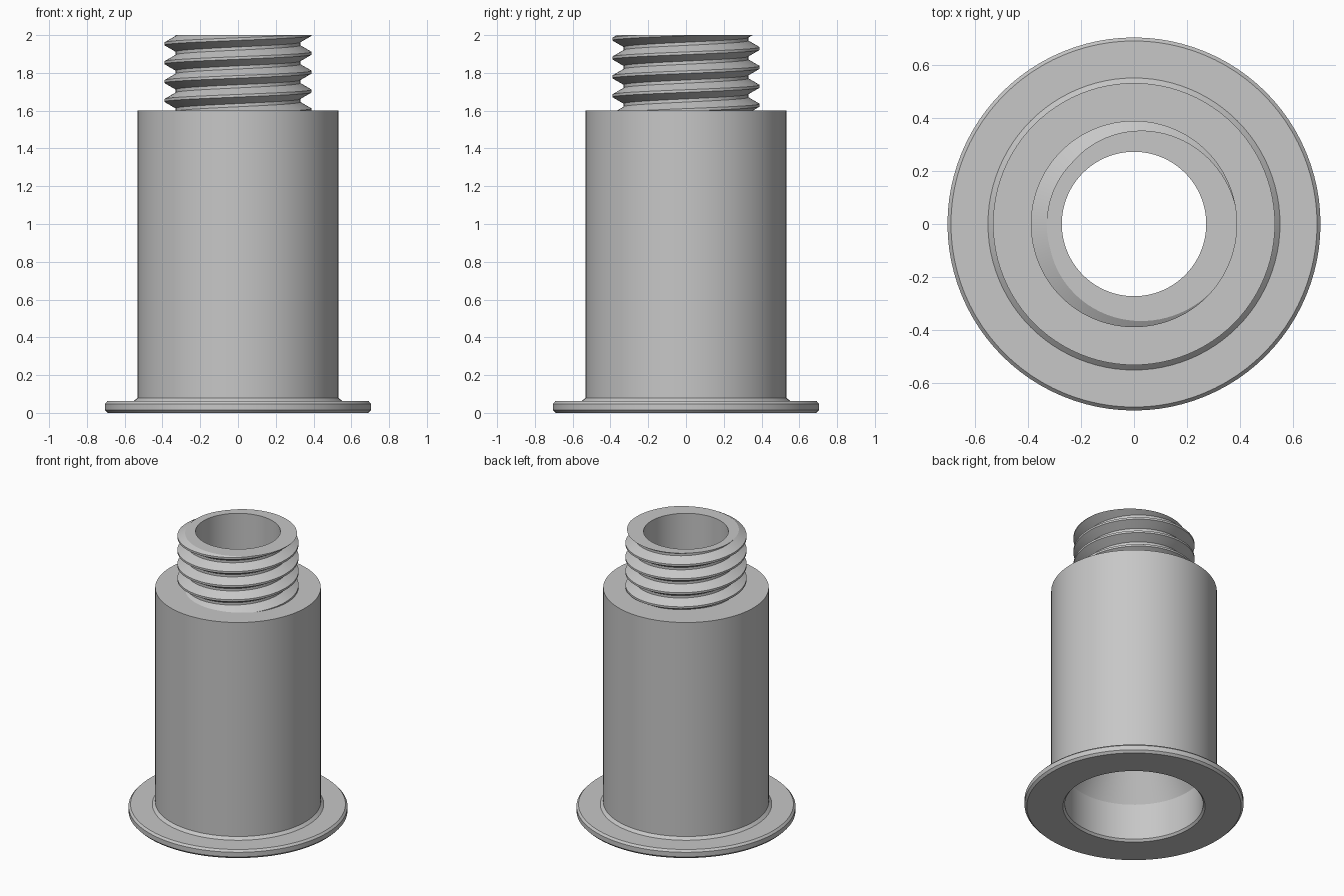
import bpy, bmesh, math

cube = bpy.data.objects.get("Cube")
if cube:
    bpy.data.objects.remove(cube, do_unlink=True)

SEGMENTS = 96
BORE, SHOULDER, TOP = 0.273, 1.6, 2.0
CREST, ROOT, PITCH = 0.39, 0.33, 0.1

metal = bpy.data.materials.new("grey metal")
metal.use_nodes = True
GREY = (0.57, 0.57, 0.57, 1)
metal.diffuse_color = GREY
metal.node_tree.nodes["Principled BSDF"].inputs["Base Color"].default_value = GREY


def ring_point(bm, radius, z, j):
    a = math.tau * j / SEGMENTS
    return bm.verts.new((radius * math.cos(a), radius * math.sin(a), z))


def finish(bm, name):
    bmesh.ops.recalc_face_normals(bm, faces=bm.faces)
    mesh = bpy.data.meshes.new(name)
    bm.to_mesh(mesh)
    bm.free()
    obj = bpy.data.objects.new(name, mesh)
    bpy.context.collection.objects.link(obj)
    mesh.materials.append(metal)
    bpy.ops.object.select_all(action="DESELECT")
    obj.select_set(True)
    bpy.context.view_layer.objects.active = obj
    bpy.ops.object.shade_smooth_by_angle(angle=math.radians(25))
    return obj


# Flanged sleeve: closed profile with counterbore, inner taper and bore
profile = [
    (0.458, 0), (0.69, 0), (0.705, 0.015), (0.705, 0.048), (0.692, 0.062),
    (0.552, 0.062), (0.533, 0.08), (0.533, SHOULDER), (BORE, SHOULDER),
    (BORE, 0.57), (0.445, 0.27), (0.445, 0.015),
]
bm = bmesh.new()
rings = [[ring_point(bm, r, z, j) for j in range(SEGMENTS)] for r, z in profile]
for i, ring in enumerate(rings):
    below = rings[i - 1]
    for j in range(SEGMENTS):
        bm.faces.new((below[j - 1], below[j], ring[j], ring[j - 1]))
finish(bm, "flanged_sleeve")

# Threaded neck: helical sheet, one column per angle step, welded at the seam
flat = 0.007
flank = (CREST - ROOT) / math.sqrt(3)
tooth = [(CREST, -flat), (CREST, flat),
         (ROOT, flat + flank), (ROOT, PITCH - flat - flank)]
start = 1.404
bm = bmesh.new()
columns = []
for j in range(SEGMENTS + 1):
    lift = start + PITCH * j / SEGMENTS
    columns.append([ring_point(bm, r, lift + turn * PITCH + dz, j)
                    for turn in range(7) for r, dz in tooth])
for a, b in zip(columns, columns[1:]):
    for i in range(len(a) - 1):
        bm.faces.new((a[i], b[i], b[i + 1], a[i + 1]))
bmesh.ops.remove_doubles(bm, verts=bm.verts, dist=0.0001)

# Trim the thread flush with the shoulder and the top
for z, up in ((SHOULDER, -1), (TOP, 1)):
    bmesh.ops.bisect_plane(bm, geom=bm.verts[:] + bm.edges[:] + bm.faces[:],
                           plane_co=(0, 0, z), plane_no=(0, 0, up),
                           clear_outer=True)
bmesh.ops.remove_doubles(bm, verts=bm.verts, dist=0.0001)

# Bore wall of the neck
low = [ring_point(bm, BORE, SHOULDER, j) for j in range(SEGMENTS)]
high = [ring_point(bm, BORE, TOP, j) for j in range(SEGMENTS)]
for j in range(SEGMENTS):
    bm.faces.new((low[j - 1], low[j], high[j], high[j - 1]))

# Flat end faces between the thread outline and the bore
for z in (SHOULDER, TOP):
    rim = [e for e in bm.edges if e.is_boundary
           and all(abs(v.co.z - z) < 0.0005 for v in e.verts)]
    bmesh.ops.triangle_fill(bm, edges=rim, use_beauty=True,
                            normal=(0, 0, 1))
finish(bm, "threaded_neck")
